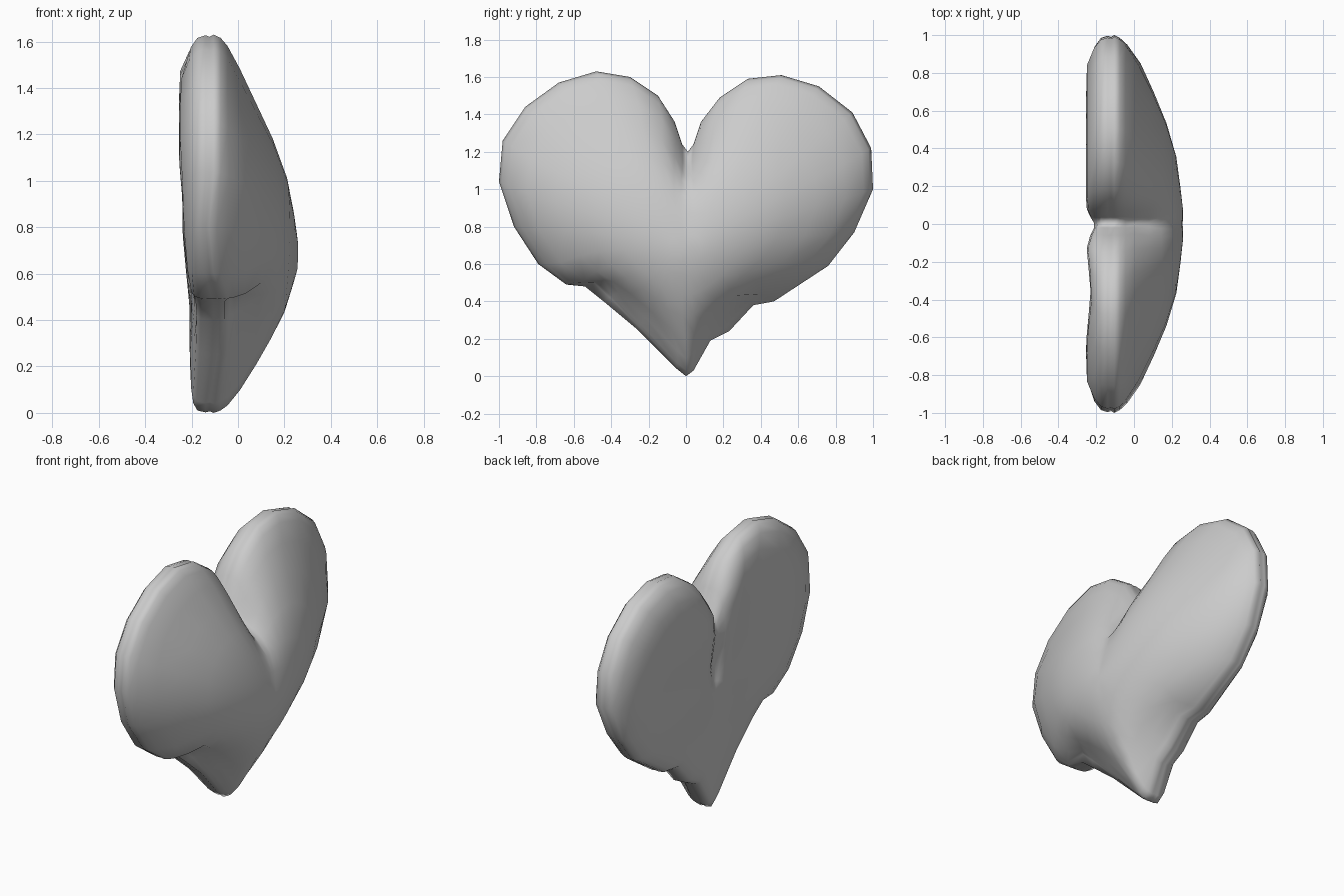
import bpy, bmesh, math

if "Cube" in bpy.data.objects:
    bpy.data.objects.remove(bpy.data.objects["Cube"])

# Heart outline (y, z, rim shift in x, pinch of the front surface)
OUTLINE = [
    (0, 0, 0, 0), (.04, .03, 0, 0), (.13, .19, .02, .03), (.23, .24, .03, .05),
    (.36, .38, .02, .04), (.47, .40, .01, .01), (.76, .59, -.02, 0), (.90, .77, -.02, 0),
    (1, 1.0, 0, 0), (.99, 1.22, 0, 0), (.89, 1.41, 0, 0), (.71, 1.55, 0, 0),
    (.51, 1.61, 0, 0), (.33, 1.59, 0, 0), (.18, 1.49, 0, 0), (.08, 1.36, 0, 0),
    (.04, 1.24, 0, 0), (.01, 1.2, 0, 0), (-.02, 1.24, 0, 0), (-.06, 1.36, 0, 0),
    (-.15, 1.5, 0, 0), (-.3, 1.6, 0, 0), (-.48, 1.63, 0, 0), (-.68, 1.57, 0, 0),
    (-.86, 1.44, 0, 0), (-.98, 1.26, 0, 0), (-1, 1.04, 0, 0), (-.92, .8, -.02, 0),
    (-.79, .6, 0, 0), (-.64, .49, .04, .0), (-.54, .48, .05, .08),
    (-.44, .40, .05, .06), (-.26, .25, .04, .02), (-.05, .04, 0, 0),
]
# Cross-section (size, x, smoothing passes): bulging face, grooved rim, flat back
SECTION = [(.15, .253, 40), (.3, .232, 24), (.45, .2, 11), (.6, .143, 5), (.73, .078, 2),
           (.85, .008, 0), (.95, -.045, 0), (.985, -.075, 0), (1, -.105, 0),
           (.99, -.122, 0), (.997, -.14, 0), (.985, -.175, 0), (.94, -.205, 0),
           (.85, -.232, 0), (.73, -.238, 2), (.6, -.235, 5), (.45, -.23, 11),
           (.3, -.225, 24), (.15, -.22, 40)]
CY, CZ = 0, .7
n = len(OUTLINE)


def clamp(v):
    return min(1, max(0, v))


def soften(pts, passes):
    """Round off the outline so the notch and dents fade towards the middle."""
    for _ in range(passes):
        pts = [tuple((pts[i - 1][k] + 2 * pts[i][k] + pts[(i + 1) % n][k]) / 4
                     for k in (0, 1)) for i in range(n)]
    return pts


def back_shape(y, z):
    """Valley below the notch, thinner point and a slight hollow on the back."""
    valley = .045 * math.exp(-((y + .01) / .06) ** 2) * clamp((z - .6) / .3)
    hollow = .025 * math.exp(-((y + .36) / .17) ** 2)
    return valley + hollow + .03 * clamp((.75 - z) / .3) - .017 * clamp((z - .9) / .2)


def front_shape(y, z):
    """Fuller sides on the bulging face."""
    return .03 * clamp(abs(y) / .45) * clamp(1 - ((z - .8) / .5) ** 2)


bm = bmesh.new()
rings = []
for t, x, passes in SECTION:
    fade = clamp((1 - t) / .15)
    rim = max(0, 1 - abs(x + .1) / .12) if t > .8 else 0
    ring = []
    soft = soften([(p[0], p[1]) for p in OUTLINE], passes)
    for (y, z), (_, _, shift, pinch) in zip(soft, OUTLINE):
        s = t
        if t > .8 and -.08 < x:
            s -= pinch * (t - .7) / .3
        py, pz = CY + (y - CY) * s, CZ + (z - CZ) * s
        px = x + shift * rim
        if x < -.2:
            px += back_shape(py, pz) * fade
        elif x > -.06:
            px += front_shape(py, pz) * fade
            pz -= .05 * (1 - t)
        ring.append(bm.verts.new((px, py, pz)))
    rings.append(ring)

# Skin neighbouring rings, then close both faces
for a, b in zip(rings, rings[1:]):
    for i in range(n):
        j = (i + 1) % n
        bm.faces.new((a[i], b[i], b[j], a[j]))
for ring, x in ((rings[0], .258), (rings[-1], -.205)):
    y = sum(v.co.y for v in ring) / n
    z = sum(v.co.z for v in ring) / n
    centre = bm.verts.new((x, y, z))
    for i in range(n):
        bm.faces.new((centre, ring[i], ring[(i + 1) % n]))
bmesh.ops.recalc_face_normals(bm, faces=bm.faces)
for f in bm.faces:
    f.smooth = True

mesh = bpy.data.meshes.new("heart")
bm.to_mesh(mesh)
bm.free()
heart = bpy.data.objects.new("heart", mesh)
bpy.context.collection.objects.link(heart)
